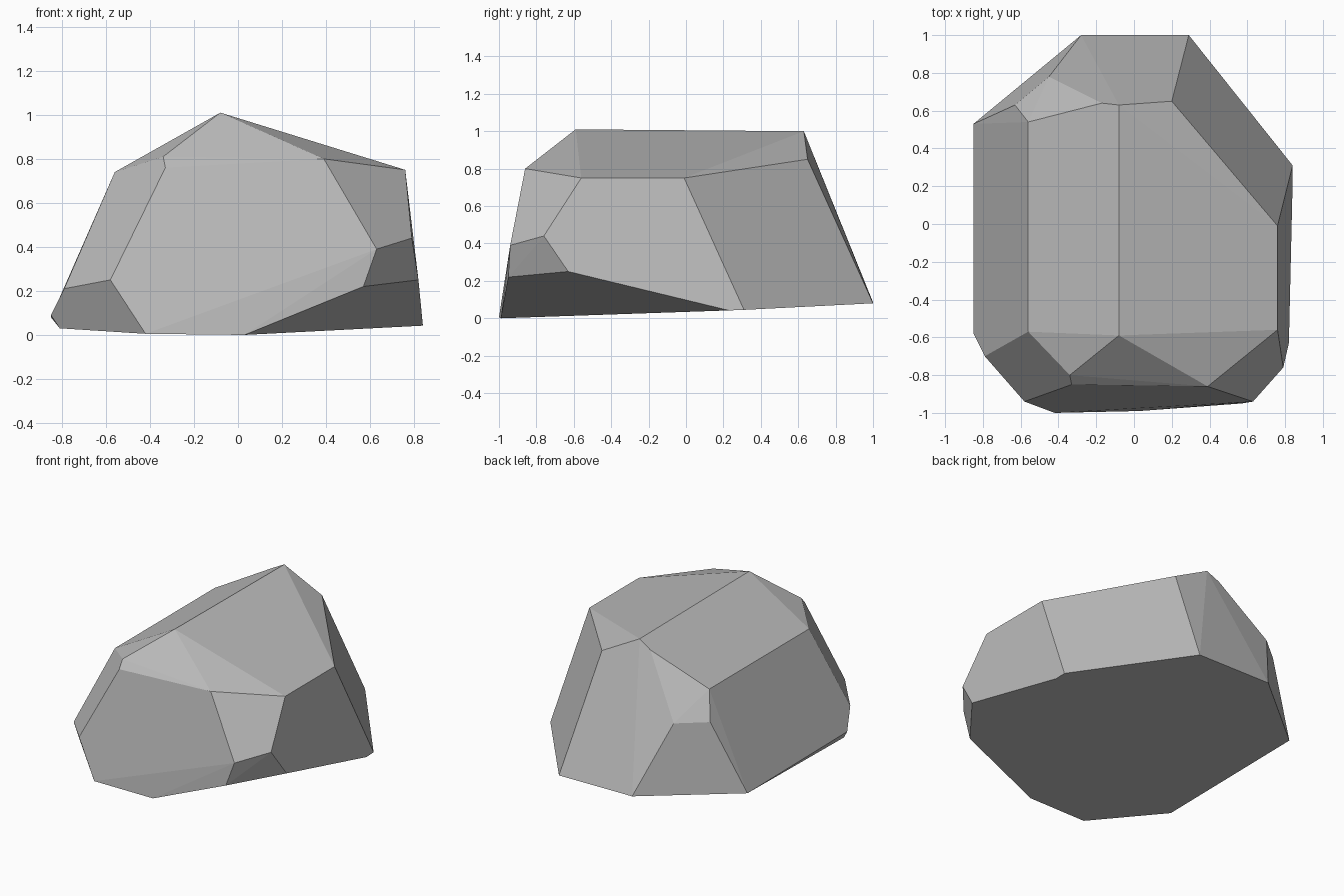
import bpy
import bmesh
import math

# Remove the default cube only
default_cube = bpy.data.objects.get("Cube")
if default_cube:
    bpy.data.objects.remove(default_cube, do_unlink=True)


def make_material(name, colour):
    material = bpy.data.materials.new(name)
    material.use_nodes = True
    material.diffuse_color = colour
    shader = next(n for n in material.node_tree.nodes if n.type == 'BSDF_PRINCIPLED')
    shader.inputs["Base Color"].default_value = colour
    return material


def make_faceted_stone(name, corner_groups, material):
    """Wrap the corners in a convex shell and merge the coplanar triangles."""
    bm = bmesh.new()
    for corners in corner_groups:
        for corner in corners:
            bm.verts.new(corner)
    hull = bmesh.ops.convex_hull(bm, input=bm.verts[:])
    loose = {v for v in hull["geom_interior"] + hull["geom_unused"]
             if isinstance(v, bmesh.types.BMVert) and v.is_valid}
    bmesh.ops.delete(bm, geom=list(loose), context='VERTS')
    bmesh.ops.dissolve_limit(bm, angle_limit=math.radians(3),
                             verts=bm.verts[:], edges=bm.edges[:])
    bmesh.ops.recalc_face_normals(bm, faces=bm.faces[:])
    for face in bm.faces:
        face.smooth = False
    mesh = bpy.data.meshes.new(name)
    bm.to_mesh(mesh)
    bm.free()
    mesh.materials.append(material)
    stone = bpy.data.objects.new(name, mesh)
    bpy.context.scene.collection.objects.link(stone)
    return stone


# Ridge along the crown
ridge = [(-.08, -.59, 1.01), (-.08, .63, 1.0), (-.17, .64, .95)]

# Shoulders where the sloping crown meets the sides
shoulders = [
    (-.56, -.57, .74), (-.56, .54, .74),
    (.76, -.56, .75), (.76, -.01, .75), (.2, .65, .85),
    (-.34, -.8, .81), (-.33, -.85, .76), (.39, -.86, .8),
]

# Chipped corners between the sides
chips = [
    (-.63, .63, .56), (-.45, .78, .56),
    (-.58, -.94, .25), (-.79, -.7, .21), (-.85, -.58, .09),
    (.63, -.94, .39), (.79, -.76, .44), (.57, -.95, .22), (.82, -.63, .25),
]

# Outline of the slightly tilted base
base = [
    (-.42, -1, .005), (.03, -.99, 0), (.84, .23, .042), (.84, .31, .045),
    (.29, 1, .08), (-.28, 1, .085), (-.85, .53, .08), (-.81, -.6, .03),
]

stone_grey = make_material("stone grey", (.5, .5, .5, 1))
make_faceted_stone("rock", [ridge, shoulders, chips, base], stone_grey)
